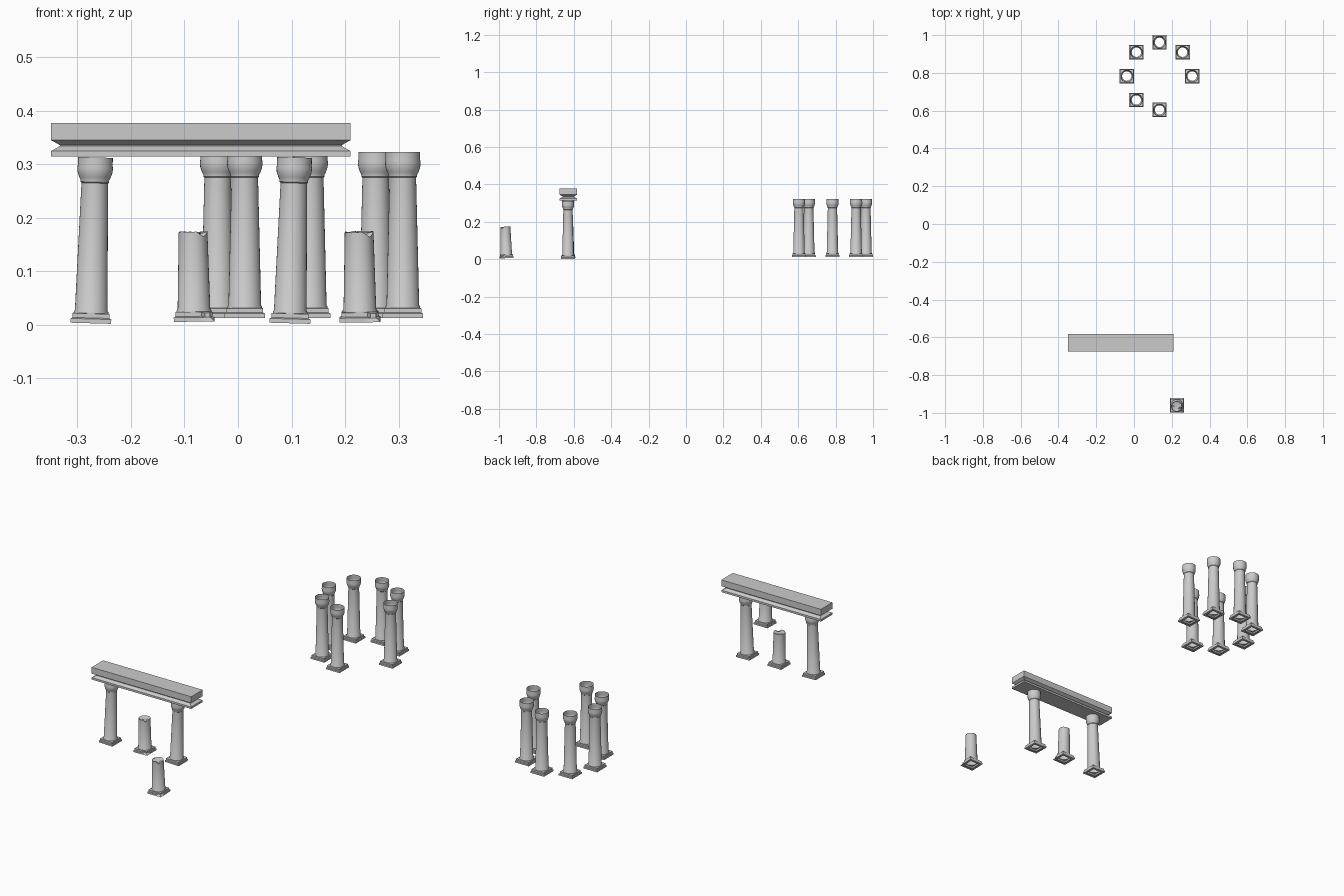
import bpy, bmesh, math, random
from mathutils import Matrix

cube = bpy.data.objects.get("Cube")
if cube:
    bpy.data.objects.remove(cube, do_unlink=True)

random.seed(4)
SEGMENTS = 32

stone = bpy.data.materials.new("grey stone")
stone.use_nodes = True
GREY = (0.6, 0.6, 0.6, 1)
stone.diffuse_color = GREY
stone.node_tree.nodes["Principled BSDF"].inputs["Base Color"].default_value = GREY

# Each ring: shape, half width, height
PLINTH = [("square", 0.026, 0), ("square", 0.038, 0), ("square", 0.038, 0.008),
          ("square", 0.0345, 0.010), ("square", 0.0345, 0.018)]
FOOT = [("round", 0.0325, 0.0185), ("round", 0.0325, 0.021), ("round", 0.0305, 0.024)]
CAPITAL = [("round", 0.0248, 0.262), ("round", 0.0268, 0.264), ("round", 0.0268, 0.268),
           ("round", 0.0295, 0.273), ("round", 0.0325, 0.282), ("round", 0.0332, 0.290),
           ("round", 0.0325, 0.295), ("round", 0.0325, 0.310)]


def add_ring(bm, shape, size, z):
    ring = []
    for i in range(SEGMENTS):
        a = math.tau * i / SEGMENTS
        c, s = math.cos(a), math.sin(a)
        k = size / max(abs(c), abs(s)) if shape == "square" else size
        ring.append(bm.verts.new((c * k, s * k, z)))
    return ring


def finish(bm, name, matrix, smooth=True):
    bmesh.ops.recalc_face_normals(bm, faces=bm.faces)
    mesh = bpy.data.meshes.new(name)
    bm.to_mesh(mesh)
    bm.free()
    mesh.materials.append(stone)
    obj = bpy.data.objects.new(name, mesh)
    bpy.context.collection.objects.link(obj)
    obj.matrix_world = matrix
    if smooth:
        bpy.ops.object.select_all(action="DESELECT")
        obj.select_set(True)
        bpy.context.view_layer.objects.active = obj
        bpy.ops.object.shade_smooth_by_angle(angle=math.radians(35))
    return obj


def column(name, x, y, z, lean_x=0, lean_y=0, broken=False):
    bm = bmesh.new()
    profile = PLINTH + FOOT + ([("round", 0.0268, 0.169)] if broken else CAPITAL)
    rings = [add_ring(bm, *p) for p in profile]
    for lower, upper in zip(rings, rings[1:]):
        for i in range(SEGMENTS):
            j = (i + 1) % SEGMENTS
            bm.faces.new((lower[i], lower[j], upper[j], upper[i]))
    if broken:
        # Ragged, closed break with a notch on one side
        for i, v in enumerate(rings[-1]):
            notch = max(0, 1 - abs(i - SEGMENTS * 0.88) / 3)
            v.co.z -= 0.010 * notch + random.uniform(0, 0.002)
        inner = [bm.verts.new((v.co.x * 0.55, v.co.y * 0.55, v.co.z - random.uniform(0.001, 0.006)))
                 for v in rings[-1]]
        for i in range(SEGMENTS):
            j = (i + 1) % SEGMENTS
            bm.faces.new((rings[-1][i], rings[-1][j], inner[j], inner[i]))
        bm.faces.new(inner)
        # Chipped plinth corner
        for ring in rings[2:5]:
            for v in ring:
                if v.co.x > 0.022 and v.co.y < -0.022:
                    v.co.x *= 0.87
                    v.co.y *= 0.87
                    v.co.z -= 0.002
    lean = Matrix.Rotation(lean_x, 4, "X") @ Matrix.Rotation(lean_y, 4, "Y")
    return finish(bm, name, Matrix.Translation((x, y, z)) @ lean)


# Ring of seven columns with one place empty
for n in range(8):
    if n != 7:
        a = math.tau * n / 8
        column(f"circle_column_{n + 1}", 0.135 + 0.173 * math.cos(a),
               0.783 + 0.179 * math.sin(a), 0.013)

# Gateway columns, leaning slightly
column("gate_column_right", -0.275, -0.631, 0.003, lean_y=0.028)
column("gate_column_left", 0.097, -0.631, 0.003, lean_y=0.028)

# Broken columns
column("broken_column_gate", -0.082, -0.629, 0.006, lean_y=-0.012, broken=True)
column("broken_column_front", 0.228, -0.960, 0.006, lean_x=0.035, lean_y=-0.01, broken=True)

# Lintel: slab, sloped groove and upper beam, lofted as rectangles (inset, height)
bm = bmesh.new()
levels = []
for inset, z in [(0, 0.315), (0, 0.325), (0.016, 0.334), (0.016, 0.336), (0, 0.345), (0, 0.377)]:
    hx, hy = 0.2795 - inset, 0.046 - inset
    levels.append([bm.verts.new((sx * hx, sy * hy, z))
                   for sx, sy in ((-1, -1), (1, -1), (1, 1), (-1, 1))])
for lower, upper in zip(levels, levels[1:]):
    for i in range(4):
        j = (i + 1) % 4
        bm.faces.new((lower[i], lower[j], upper[j], upper[i]))
bm.faces.new(levels[0])
bm.faces.new(levels[-1])
finish(bm, "lintel", Matrix.Translation((-0.0695, -0.629, 0)), smooth=False)
